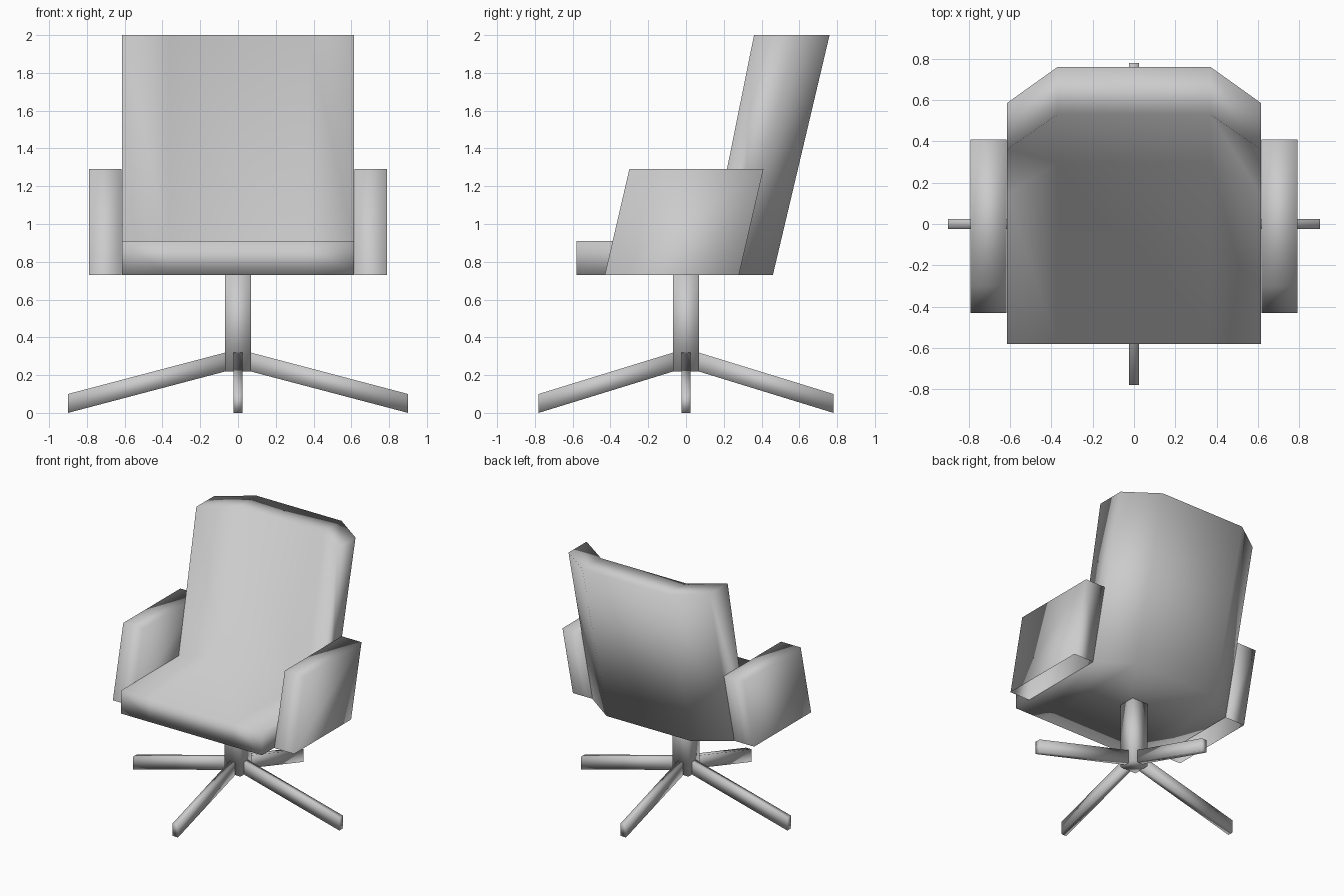
import bpy
import bmesh
from math import pi
from mathutils import Matrix

cube = bpy.data.objects.get("Cube")
if cube:
    bpy.data.objects.remove(cube, do_unlink=True)

grey = bpy.data.materials.new("soft_grey")
grey.use_nodes = True
grey.diffuse_color = (0.6, 0.6, 0.6, 1)
grey.node_tree.nodes["Principled BSDF"].inputs["Base Color"].default_value = (0.6, 0.6, 0.6, 1)


def loft(name, sections, turn=0.0, open_bottom=False):
    """Skin matching (y, z) outlines placed along x, with capped ends."""
    bm = bmesh.new()
    rings = [[bm.verts.new((x, y, z)) for y, z in outline] for x, outline in sections]
    for a, b in zip(rings, rings[1:]):
        for i in range(len(a)):
            j = (i + 1) % len(a)
            bm.faces.new((a[i], a[j], b[j], b[i]))
    bm.faces.new(rings[0])
    bm.faces.new(rings[-1])
    bmesh.ops.recalc_face_normals(bm, faces=bm.faces)
    if open_bottom:
        under = [f for f in bm.faces if f.normal.z < -0.9]
        bmesh.ops.delete(bm, geom=under, context='FACES_ONLY')
    bm.transform(Matrix.Rotation(turn, 4, 'Z'))
    for f in bm.faces:
        f.smooth = True
    mesh = bpy.data.meshes.new(name)
    bm.to_mesh(mesh)
    bm.free()
    mesh.materials.append(grey)
    obj = bpy.data.objects.new(name, mesh)
    bpy.context.collection.objects.link(obj)
    return obj


# Seat and reclined back: side outline, and a deeper one for the middle panel
BASE, SEAT, ARM, TOP = 0.73, 0.91, 1.29, 2.0
FRONT = -0.58


def seat_outline(back_low, back_top, inner_top, inner_low):
    return [(FRONT, BASE), (back_low, BASE), (back_top, TOP),
            (inner_top, TOP), (inner_low, SEAT), (FRONT, SEAT)]


side = seat_outline(0.285, 0.585, 0.36, 0.14)
middle = seat_outline(0.46, 0.76, 0.53, 0.30)
loft("seat_and_back", [(-0.615, side), (-0.37, middle), (0.37, middle), (0.615, side)])

# Slanted arm shells, open underneath
arm = [(-0.43, BASE), (0.28, BASE), (0.41, ARM), (-0.30, ARM)]
for name, sign in (("left_arm", 1), ("right_arm", -1)):
    loft(name, [(sign * 0.618, arm), (sign * 0.79, arm)], open_bottom=True)

# Square column
post = [(-0.068, 0.22), (0.068, 0.22), (0.068, BASE), (-0.068, BASE)]
loft("column", [(-0.07, post), (0.07, post)])

# Four sloping feet, longer to the sides
for i, name in enumerate(("front_leg", "left_leg", "back_leg", "right_leg")):
    reach = 0.90 if i % 2 else 0.78
    leg = [(-0.065, 0.22), (-0.065, 0.32), (-reach, 0.10), (-reach, 0.0)]
    loft(name, [(-0.023, leg), (0.023, leg)], turn=i * pi / 2)
